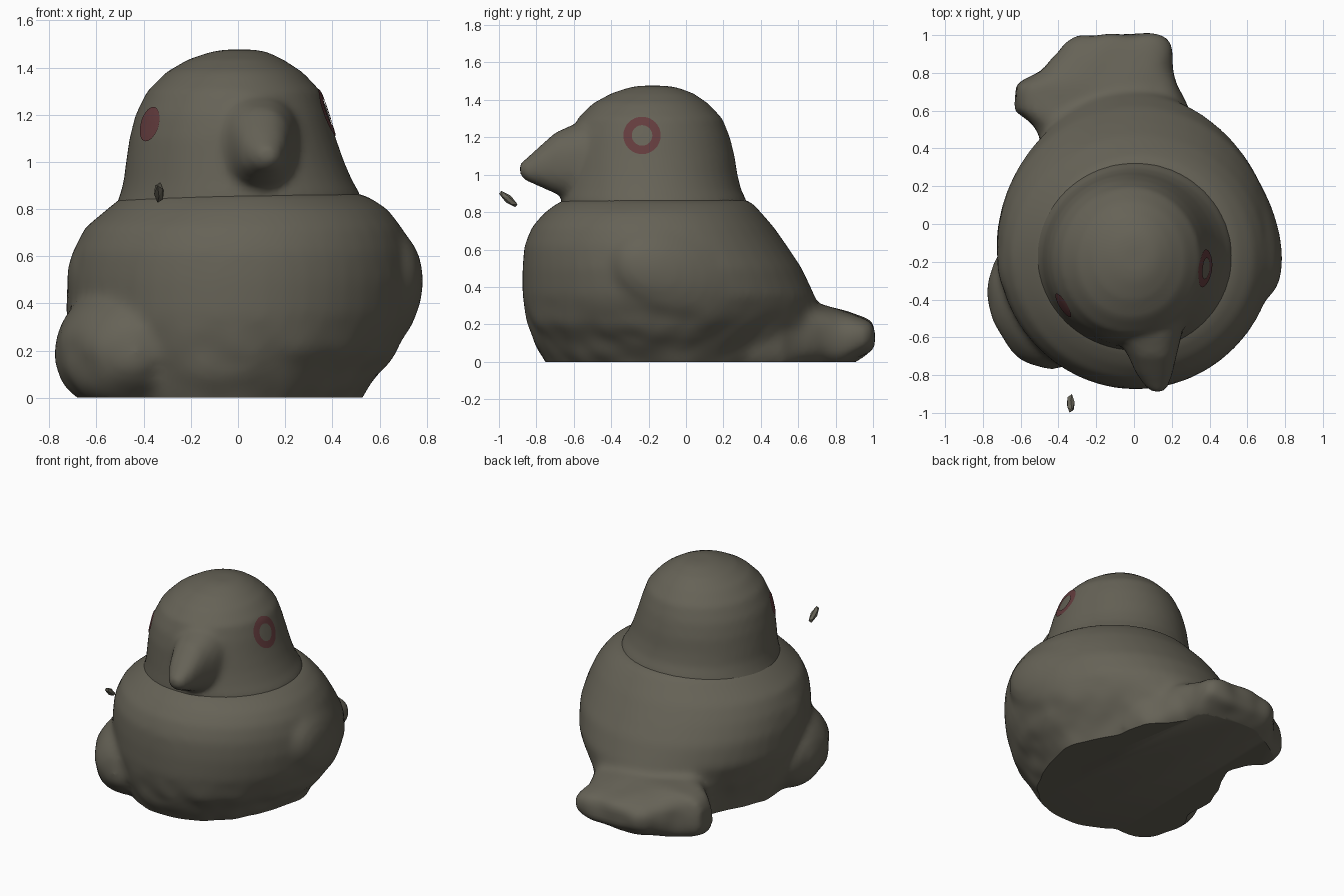
import bpy, bmesh, math
from mathutils import Vector, Matrix, noise
from mathutils.bvhtree import BVHTree

cube = bpy.data.objects.get("Cube")
if cube:
    bpy.data.objects.remove(cube, do_unlink=True)


def material(name, rgb):
    m = bpy.data.materials.new(name)
    m.use_nodes = True
    m.diffuse_color = (*rgb, 1)
    bsdf = m.node_tree.nodes["Principled BSDF"]
    bsdf.inputs["Base Color"].default_value = (*rgb, 1)
    bsdf.inputs["Roughness"].default_value = 0.8
    return m


CLAY = material("olive clay", (0.132, 0.123, 0.094))
RED = material("dull red", (0.125, 0.045, 0.047))


def loft(bm, rings):
    """Skin closed rings of equal length and cap both ends."""
    vs = [[bm.verts.new(p) for p in r] for r in rings]
    n = len(vs[0])
    for a, b in zip(vs, vs[1:]):
        for i in range(n):
            j = (i + 1) % n
            bm.faces.new((a[i], a[j], b[j], b[i]))
    bm.faces.new(vs[0][::-1])
    bm.faces.new(vs[-1])


def flat_ring(z, x0, x1, y0, y1, taper=0.0, n=48):
    """Horizontal oval whose back half can narrow."""
    pts = []
    for i in range(n):
        t = math.tau * i / n
        s = math.sin(t)
        pts.append(((x0 + x1) / 2 + (x1 - x0) / 2 * math.cos(t) * (1 - taper * max(0, s)),
                    (y0 + y1) / 2 + (y1 - y0) / 2 * s, z))
    return pts


def upright_ring(y, x0, x1, z0, z1, p=0.6, n=32):
    """Rounded box standing across the y axis."""
    pts = []
    for i in range(n):
        t = math.tau * i / n
        c, s = math.cos(t), math.sin(t)
        pts.append(((x0 + x1) / 2 + (x1 - x0) / 2 * math.copysign(abs(c) ** p, c), y,
                    (z0 + z1) / 2 + (z1 - z0) / 2 * math.copysign(abs(s) ** p, s)))
    return pts


def ellipsoid(bm, loc, radii, rz=0.0, rx=0.0):
    mat = (Matrix.Translation(loc) @ Matrix.Rotation(math.radians(rz), 4, 'Z')
           @ Matrix.Rotation(math.radians(rx), 4, 'X') @ Matrix.Diagonal((*radii, 1)))
    bmesh.ops.create_uvsphere(bm, u_segments=32, v_segments=20, radius=1, matrix=mat)


def make_object(name, bm, mat, angle=35):
    me = bpy.data.meshes.new(name)
    bmesh.ops.recalc_face_normals(bm, faces=bm.faces)
    bm.to_mesh(me)
    bm.free()
    ob = bpy.data.objects.new(name, me)
    bpy.context.collection.objects.link(ob)
    me.materials.append(mat)
    bpy.ops.object.select_all(action='DESELECT')
    ob.select_set(True)
    bpy.context.view_layer.objects.active = ob
    bpy.ops.object.shade_smooth_by_angle(angle=math.radians(angle))
    return ob


def fuse(bm, voxel, smooth):
    """Merge overlapping solids into one modelled skin."""
    bmesh.ops.recalc_face_normals(bm, faces=bm.faces)
    me = bpy.data.meshes.new("fuse")
    bm.to_mesh(me)
    bm.free()
    ob = bpy.data.objects.new("fuse", me)
    bpy.context.collection.objects.link(ob)
    r = ob.modifiers.new("remesh", 'REMESH')
    r.mode = 'VOXEL'
    r.voxel_size = voxel
    s = ob.modifiers.new("smooth", 'SMOOTH')
    s.factor = 0.5
    s.iterations = smooth
    out = bmesh.new()
    dg = bpy.context.evaluated_depsgraph_get()
    out.from_mesh(ob.evaluated_get(dg).to_mesh())
    bpy.data.objects.remove(ob, do_unlink=True)
    bpy.data.meshes.remove(me)
    return out


# Body: stacked ovals, narrower and drop-shaped near the ground
bm = bmesh.new()
loft(bm, [flat_ring(*s) for s in (
    (-0.14, -0.60, 0.42, -0.69, 0.70, 0.50),
    (0.00, -0.63, 0.52, -0.76, 0.80, 0.52),
    (0.10, -0.67, 0.60, -0.815, 0.78, 0.40),
    (0.20, -0.70, 0.68, -0.85, 0.73, 0.22),
    (0.35, -0.73, 0.74, -0.875, 0.69, 0.05),
    (0.50, -0.725, 0.75, -0.875, 0.62),
    (0.62, -0.70, 0.73, -0.865, 0.54),
    (0.72, -0.65, 0.695, -0.825, 0.47),
    (0.80, -0.555, 0.635, -0.755, 0.40),
    (0.86, -0.48, 0.54, -0.67, 0.345),
    (0.89, -0.28, 0.32, -0.50, 0.15))])
# Folded wings, sloping down to the tail
for side, x in ((1, 0.52), (-1, 0.46)):
    ellipsoid(bm, (side * x, 0.02, 0.44), (0.22, 0.47, 0.29), side * 22, -18)
# Tail, flared to one side
loft(bm, [upright_ring(*s) for s in (
    (0.35, -0.46, 0.40, -0.10, 0.36),
    (0.52, -0.52, 0.36, -0.10, 0.35),
    (0.60, -0.63, 0.30, -0.06, 0.32),
    (0.74, -0.63, 0.22, -0.04, 0.305),
    (0.81, -0.50, 0.20, -0.04, 0.285),
    (0.90, -0.41, 0.205, 0.00, 0.255),
    (0.96, -0.37, 0.20, 0.04, 0.23),
    (1.005, -0.29, 0.16, 0.07, 0.205))])
# Broad swelling at the front corner
ellipsoid(bm, (-0.495, -0.42, 0.20), (0.27, 0.36, 0.27), 20)
bm = fuse(bm, 0.024, 10)
# Worn surface near the ground and on the tail
for v in bm.verts:
    w = max(0.0, min(1.0, (0.34 - v.co.z) / 0.15))
    v.co += v.normal * noise.noise(v.co * 7) * 0.013 * w
# Flat base
geom = bm.verts[:] + bm.edges[:] + bm.faces[:]
cut = bmesh.ops.bisect_plane(bm, geom=geom, plane_co=(0, 0, 0), plane_no=(0, 0, -1),
                             clear_outer=True)
edges = [e for e in cut["geom_cut"] if isinstance(e, bmesh.types.BMEdge)]
bmesh.ops.holes_fill(bm, edges=edges, sides=0)
make_object("body", bm, CLAY)

# Head: stacked ovals with a flared neck
bm = bmesh.new()
loft(bm, [flat_ring(*s) for s in (
    (0.74, -0.50, 0.50, -0.64, 0.32),
    (0.80, -0.525, 0.53, -0.67, 0.335),
    (0.86, -0.50, 0.52, -0.67, 0.325),
    (0.92, -0.485, 0.485, -0.66, 0.295),
    (1.00, -0.475, 0.45, -0.65, 0.275),
    (1.10, -0.46, 0.415, -0.64, 0.26),
    (1.20, -0.435, 0.385, -0.62, 0.235),
    (1.30, -0.385, 0.35, -0.58, 0.195),
    (1.38, -0.305, 0.275, -0.50, 0.12),
    (1.435, -0.21, 0.19, -0.40, 0.04),
    (1.468, -0.11, 0.12, -0.30, -0.05),
    (1.476, -0.05, 0.06, -0.24, -0.12))])
# Blunt beak with a broad root, turned a little to the side
loft(bm, [upright_ring(*s, 0.85) for s in (
    (-0.45, -0.16, 0.28, 0.82, 1.32),
    (-0.60, -0.09, 0.25, 0.86, 1.27),
    (-0.70, -0.03, 0.225, 0.90, 1.225),
    (-0.79, 0.01, 0.205, 0.94, 1.145),
    (-0.86, 0.06, 0.18, 0.97, 1.08),
    (-0.89, 0.10, 0.15, 1.00, 1.06))])
bm = fuse(bm, 0.022, 4)
tree = BVHTree.FromBMesh(bm)
make_object("head", bm, CLAY)


def eye(name, centre, normal, inner, outer, n=32):
    """Thin painted disc or ring laid on the head."""
    nrm = Vector(normal).normalized()
    up = Vector((0, 0, 1))
    side = up.cross(nrm)
    bm = bmesh.new()
    rings = []
    steps = 4
    for k in range(steps + 1):
        r = inner + (outer - inner) * k / steps
        ring = []
        for i in range(n):
            t = math.tau * i / n
            p = Vector(centre) + (side * math.cos(t) + up * math.sin(t)) * r
            hit = tree.ray_cast(p + nrm * 0.5, -nrm)[0] or p
            ring.append(bm.verts.new(hit + nrm * 0.005))
        rings.append(ring)
    for a, b in zip(rings, rings[1:]):
        for i in range(n):
            j = (i + 1) % n
            bm.faces.new((a[i], b[i], b[j], a[j]))
    if inner < 0.03:
        bm.faces.new(rings[0])
    ob = make_object(name, bm, RED)
    if ob.data.polygons[0].normal.dot(nrm) < 0:
        ob.data.flip_normals()


eye("left_eye_ring", (0.37, -0.235, 1.21), (1, 0, 0), 0.055, 0.10)
eye("right_eye", (-0.36, -0.42, 1.16), (-0.82, -0.57, 0), 0.015, 0.073)

# Loose chip in front of the breast
bm = bmesh.new()
bmesh.ops.create_icosphere(bm, subdivisions=1, radius=1, matrix=(
    Matrix.Translation((-0.335, -0.95, 0.87)) @ Matrix.Rotation(math.radians(-40), 4, 'X')
    @ Matrix.Diagonal((0.023, 0.066, 0.022, 1))))
make_object("loose_chip", bm, CLAY, 20)
